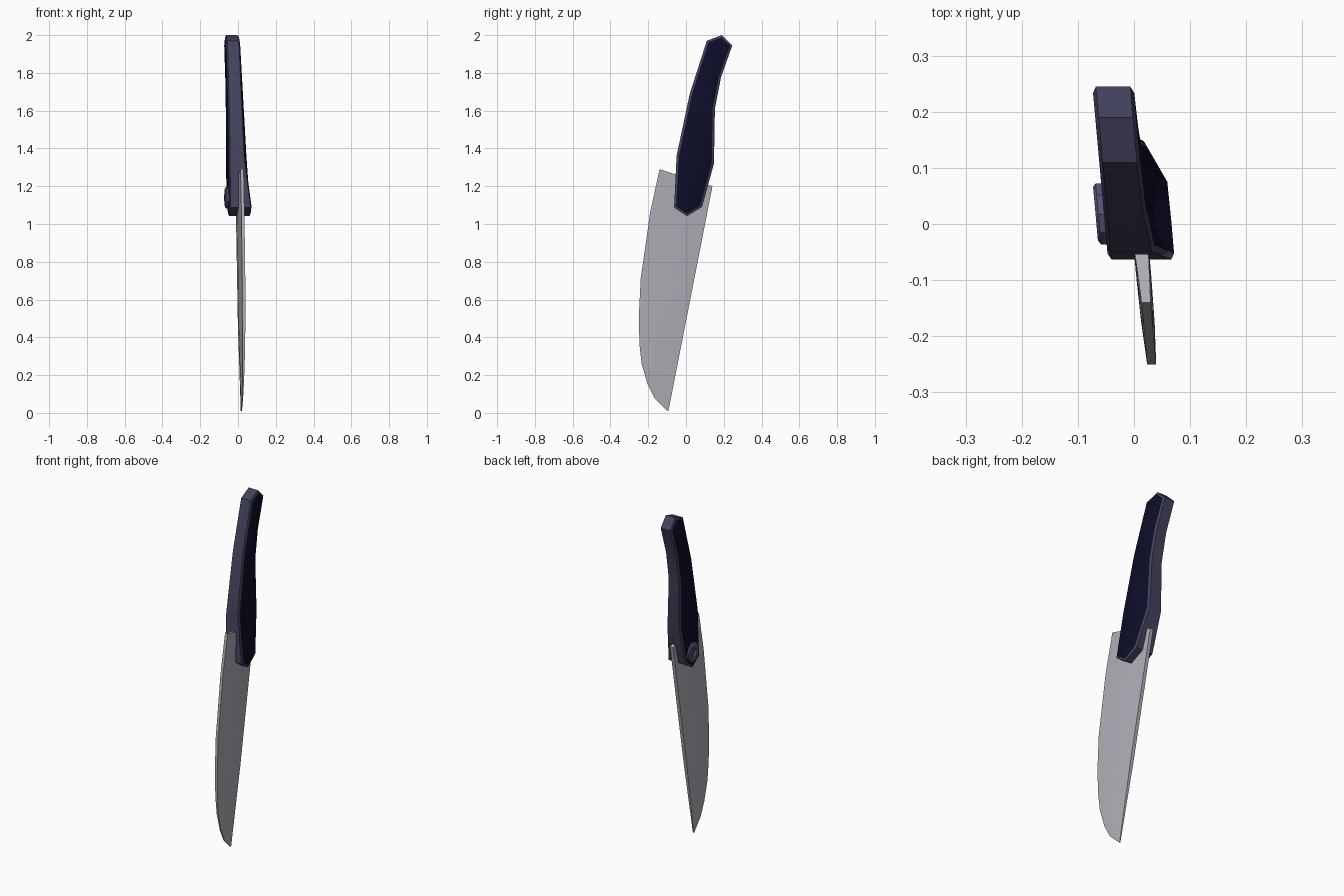
import bpy, bmesh, math
from mathutils import Vector

if "Cube" in bpy.data.objects:
    bpy.data.objects.remove(bpy.data.objects["Cube"])

LEAN = 0.09  # the whole knife is turned slightly: x shifts as y grows


def mat(name, col):
    m = bpy.data.materials.new(name)
    m.diffuse_color = (*col, 1)
    m.use_nodes = True
    m.node_tree.nodes["Principled BSDF"].inputs["Base Color"].default_value = m.diffuse_color
    return m


steel = mat("steel grey", (0.42, 0.42, 0.47))
slate = mat("dark slate", (0.055, 0.055, 0.11))
navy = mat("black navy", (0.004, 0.004, 0.022))
purple = mat("dull purple", (0.10, 0.08, 0.17))


def pt(t, y, z):
    return Vector((t - LEAN * y, y, z))


def finish(name, bm, mats, smooth=None):
    bmesh.ops.remove_doubles(bm, verts=bm.verts, dist=1e-5)
    bmesh.ops.recalc_face_normals(bm, faces=bm.faces)
    me = bpy.data.meshes.new(name)
    bm.to_mesh(me)
    bm.free()
    for m in mats:
        me.materials.append(m)
    ob = bpy.data.objects.new(name, me)
    bpy.context.collection.objects.link(ob)
    if smooth:
        bpy.ops.object.select_all(action='DESELECT')
        ob.select_set(True)
        bpy.context.view_layer.objects.active = ob
        bpy.ops.object.shade_smooth_by_angle(angle=math.radians(smooth))
    return ob


def loft(bm, rings):
    """Skin closed rings of equal length and cap both ends."""
    vs = [[bm.verts.new(p) for p in r] for r in rings]
    n = len(vs[0])
    for a, b in zip(vs, vs[1:]):
        for i in range(n):
            j = (i + 1) % n
            bm.faces.new((a[i], a[j], b[j], b[i]))
    bm.faces.new(vs[0])
    bm.faces.new(vs[-1])


# blade: cross-sections running from the curved edge to the straight spine
edge = [(-.14, 1.29), (-.19, 1.06), (-.217, .87), (-.24, .71), (-.25, .5),
        (-.246, .36), (-.235, .26), (-.203, .15), (-.165, .075), (-.1, .012)]
spine_top, tip = Vector((.14, 1.2)), Vector((-.095, .0))
rings = []
for i, e in enumerate(edge):
    e = Vector(e)
    s = spine_top.lerp(tip, min(1, (1.29 - e.y) / 1.29))
    k = 1 if e.y > .5 else .25 + 1.5 * e.y
    sect = [(0, .008), (.3, .012), (.65, .0135), (1, .010)]
    pts = [(e.lerp(s, f), h * k) for f, h in sect]
    rings.append([pt(.009 + h, *p) for p, h in pts] +
                 [pt(.009 - h, *p) for p, h in reversed(pts)])
bm = bmesh.new()
loft(bm, rings)
finish("blade", bm, [steel], 40)

# handle: side outline given thickness, wider towards the blade
outline = [(.19, 2.0), (.245, 1.945), (.185, 1.775), (.153, 1.61), (.148, 1.32),
           (.085, 1.09), (.005, 1.042), (-.063, 1.087), (-.05, 1.36),
           (.02, 1.69), (.11, 1.97)]
steps = [(1.04, .067), (1.09, .067), (1.34, .034), (1.65, .024), (2.0, .021)]


def right_side(z):
    for (z0, t0), (z1, t1) in zip(steps, steps[1:]):
        if z <= z1:
            return t0 + (t1 - t0) * (z - z0) / (z1 - z0)
    return steps[-1][1]


def shrink(d):
    c = Vector((0, 0))
    res = []
    n = len(outline)
    for i in range(n):
        a, b, c = (Vector(outline[(i + o) % n]) for o in (-1, 0, 1))
        u, v = (b - a).normalized(), (c - b).normalized()
        nrm = (Vector((-u.y, u.x)) + Vector((-v.y, v.x))).normalized()
        res.append(b - nrm * d)
    return res


rings = []
for side, inset, drop in ((1, .012, 0), (1, 0, .006), (-1, 0, .006), (-1, .012, 0)):
    ring = []
    for y, z in shrink(inset):
        t = right_side(z) - drop if side > 0 else -.052 + drop
        ring.append(pt(t, y, z))
    rings.append(ring)
bm = bmesh.new()
loft(bm, rings)
for f in bm.faces:
    f.material_index = 1 if len(f.verts) > 4 else 0
caps = [f for f in bm.faces if len(f.verts) > 4]
bmesh.ops.triangulate(bm, faces=caps)
finish("handle", bm, [slate, navy], 35)

# pivot rivet: faceted disc with a hollow centre on the left side
rings = []
for t, r in ((-.04, .057), (-.062, .057), (-.067, .050), (-.067, .026), (-.058, .022)):
    rings.append([pt(t, .018 + r * math.cos(a), 1.14 + r * math.sin(a))
                  for a in (math.pi * (k + .5) / 5 for k in range(10))])
bm = bmesh.new()
loft(bm, rings)
finish("pivot_rivet", bm, [purple], 30)
